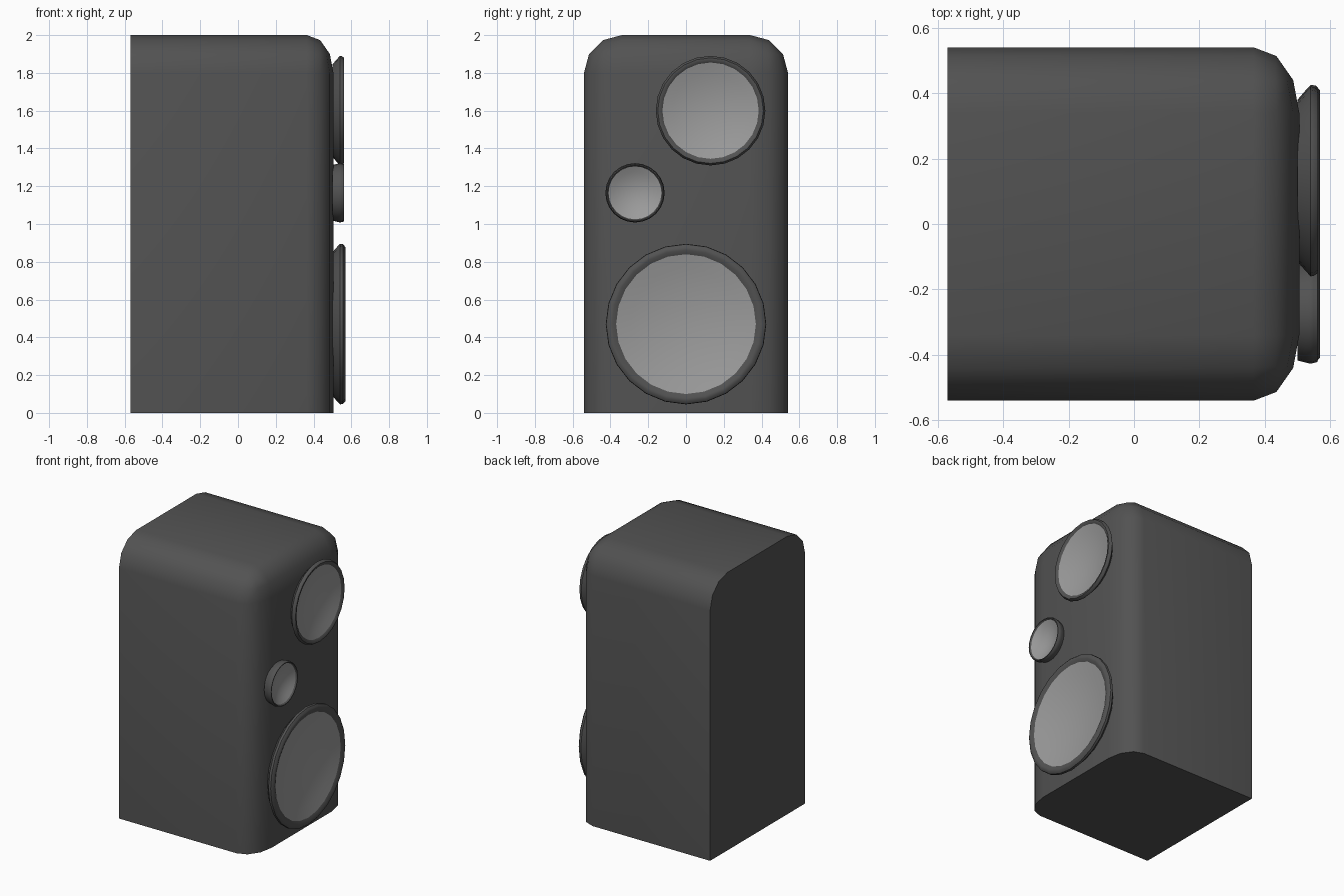
import bpy, bmesh
from math import sin, cos, pi, radians

if "Cube" in bpy.data.objects:
    bpy.data.objects.remove(bpy.data.objects["Cube"])


def material(name, v):
    m = bpy.data.materials.new(name)
    m.diffuse_color = (v, v, v, 1)
    m.use_nodes = True
    m.node_tree.nodes["Principled BSDF"].inputs["Base Color"].default_value = m.diffuse_color
    return m


DARK = material("dark_grey", 0.085)
LIGHT = material("light_grey", 0.33)


def finish(bm, name, mat, angle=40):
    me = bpy.data.meshes.new(name)
    bm.to_mesh(me)
    bm.free()
    me.materials.append(mat)
    ob = bpy.data.objects.new(name, me)
    bpy.context.collection.objects.link(ob)
    bpy.ops.object.select_all(action='DESELECT')
    ob.select_set(True)
    bpy.context.view_layer.objects.active = ob
    bpy.ops.object.shade_smooth_by_angle(angle=radians(angle))
    return ob


def lathe(name, profile, y, z, mat, n):
    """Turn (x, radius) points around an axis along x."""
    bm = bmesh.new()
    rings = [[bm.verts.new((x, y + r * cos(2 * pi * j / n), z + r * sin(2 * pi * j / n)))
              for j in range(n)] for x, r in profile]
    for a, b in zip(rings, rings[1:]):
        for j in range(n):
            k = (j + 1) % n
            bm.faces.new((a[j], a[k], b[k], b[j]))
    bmesh.ops.remove_doubles(bm, verts=bm.verts, dist=1e-5)
    return finish(bm, name, mat)


# Cabinet: box with rounded front and top edges, square bottom and back
X0, X1, HALF_Y, TOP, R, SX = -0.57, 0.505, 0.54, 2.0, 0.2, 0.7
bm = bmesh.new()
bmesh.ops.create_cube(bm, size=1)
for v in bm.verts:
    v.co = (X0 / SX if v.co.x < 0 else X1 / SX, v.co.y * 2 * HALF_Y, TOP if v.co.z > 0 else 0)
edges = [e for e in bm.edges
         if not all(v.co.z == 0 for v in e.verts) and not all(v.co.x < 0 for v in e.verts)]
bmesh.ops.bevel(bm, geom=edges, offset=R, offset_type='OFFSET', segments=3,
                profile=0.5, affect='EDGES', clamp_overlap=True)
for v in bm.verts:
    v.co.x *= SX          # the rounding is shallower front to back
finish(bm, "cabinet", DARK)

# Drivers: flared surround ring plus shallow dished cone
# name, y, z, base radius, outer radius, cone radius, front x, sides
drivers = [
    ("woofer", 0.0, 0.47, 0.38, 0.425, 0.37, 0.568, 24),
    ("midrange", 0.13, 1.60, 0.245, 0.29, 0.255, 0.562, 24),
    ("tweeter", -0.27, 1.165, 0.147, 0.157, 0.14, 0.56, 24),
]
for name, y, z, rb, ro, rc, xf, n in drivers:
    lip = ro - rc
    lathe(name + "_surround",
          [(0.50, rb), (0.525, rb + (ro - rb) * 0.65), (0.54, ro), (xf - 0.012, ro - 0.002),
           (xf, ro - lip * 0.3), (xf, ro - lip * 0.6), (xf - 0.01, rc)], y, z, DARK, n)
    edge, mid = xf - 0.01, 0.512
    lathe(name + "_cone",
          [(mid + (edge - mid) * t * t, rc * t) for t in (1, 0.8, 0.6, 0.4, 0.2, 0)],
          y, z, LIGHT, n)
